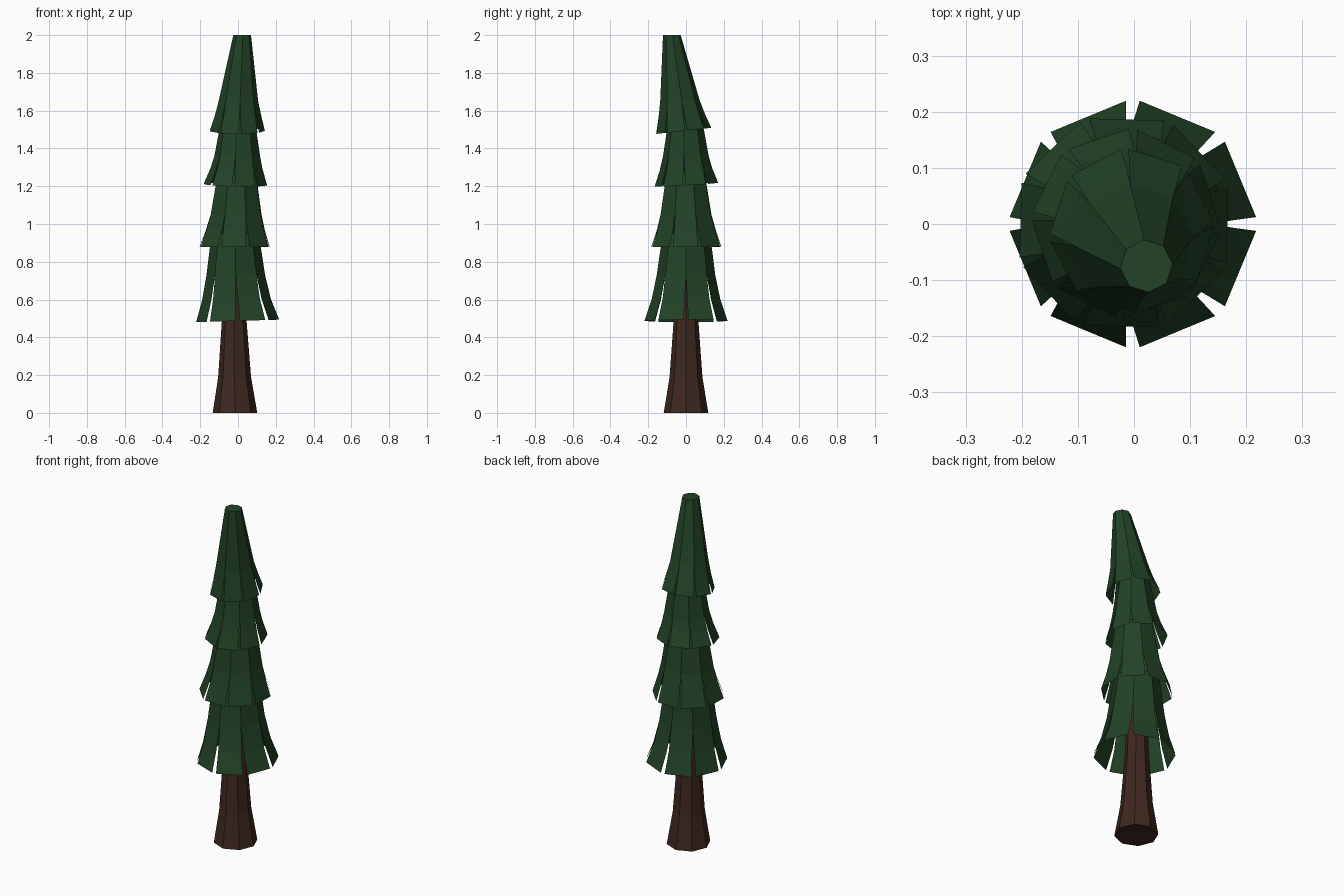
import bpy, bmesh
from math import sin, cos, radians

if "Cube" in bpy.data.objects:
    bpy.data.objects.remove(bpy.data.objects["Cube"])

SIDES = 8


def material(name, rgb):
    m = bpy.data.materials.new(name)
    m.diffuse_color = (*rgb, 1)
    m.use_nodes = True
    m.node_tree.nodes["Principled BSDF"].inputs["Base Color"].default_value = m.diffuse_color
    return m


def finish(bm, name, mat):
    me = bpy.data.meshes.new(name)
    bm.to_mesh(me)
    bm.free()
    ob = bpy.data.objects.new(name, me)
    bpy.context.collection.objects.link(ob)
    me.materials.append(mat)
    return ob


def ring_shell(name, mat, rings, turn=0, tilt=(0, 0), cap_bottom=False):
    """Loft 8 panels through rings (z, x, y, radius, half slit angle).
    A slit angle opens a gap between neighbouring panels."""
    bm = bmesh.new()
    levels = []
    for i, (z, cx, cy, r, slit) in enumerate(rings):
        row = []
        fade = 1 - i / (len(rings) - 1)
        for k in range(SIDES):
            pair = []
            for ang in (45 * k + slit, 45 * (k + 1) - slit):
                a = radians(ang + turn)
                dx, dy = r * cos(a), r * sin(a)
                dz = fade * (tilt[0] * dx + tilt[1] * dy)
                pair.append(bm.verts.new((cx + dx, cy + dy, z + dz)))
            row.append(pair)
        levels.append(row)
    for lo, hi in zip(levels, levels[1:]):
        for a, b in zip(lo, hi):
            bm.faces.new((a[0], a[1], b[1], b[0]))
    bm.faces.new([p[0] for p in levels[-1]])
    if cap_bottom:
        bm.faces.new([p[0] for p in reversed(levels[0])])
    bmesh.ops.remove_doubles(bm, verts=bm.verts, dist=0.0005)
    return finish(bm, name, mat)


green = material("needles", (0.016, 0.055, 0.02))
brown = material("bark", (0.05, 0.021, 0.014))

# trunk, flared at the root
ring_shell("trunk", brown, [
    (0.0, -0.016, 0, 0.118, 0),
    (0.19, -0.018, 0, 0.087, 0),
    (0.48, -0.02, 0, 0.066, 0),
    (0.80, -0.02, 0, 0.052, 0)], cap_bottom=True)

# four skirts of needles, leaning slightly toward the top
ring_shell("lower_skirt", green, [
    (0.487, -0.002, 0, 0.22, 3.2),
    (0.60, -0.008, 0, 0.182, 2),
    (0.73, -0.012, 0, 0.155, 0),
    (0.95, -0.015, 0.002, 0.125, 0)], tilt=(0.03, 0))
ring_shell("second_skirt", green, [
    (0.877, -0.018, 0.002, 0.196, 2.6),
    (0.97, -0.014, 0.002, 0.165, 1.2),
    (1.05, -0.010, 0, 0.144, 0),
    (1.27, -0.006, -0.002, 0.108, 0)], turn=21)
ring_shell("third_skirt", green, [
    (1.208, -0.014, 0.002, 0.168, 2.6),
    (1.29, -0.008, 0, 0.139, 1.2),
    (1.36, -0.004, -0.001, 0.121, 0),
    (1.56, 0.0, -0.004, 0.088, 0)], turn=-4, tilt=(-0.02, 0.06))
ring_shell("top_skirt", green, [
    (1.493, -0.004, -0.012, 0.146, 2.6),
    (1.57, 0.0, -0.022, 0.124, 1.2),
    (1.65, 0.002, -0.032, 0.105, 0),
    (2.0, 0.022, -0.075, 0.047, 0)], turn=5, tilt=(0, 0.11))
